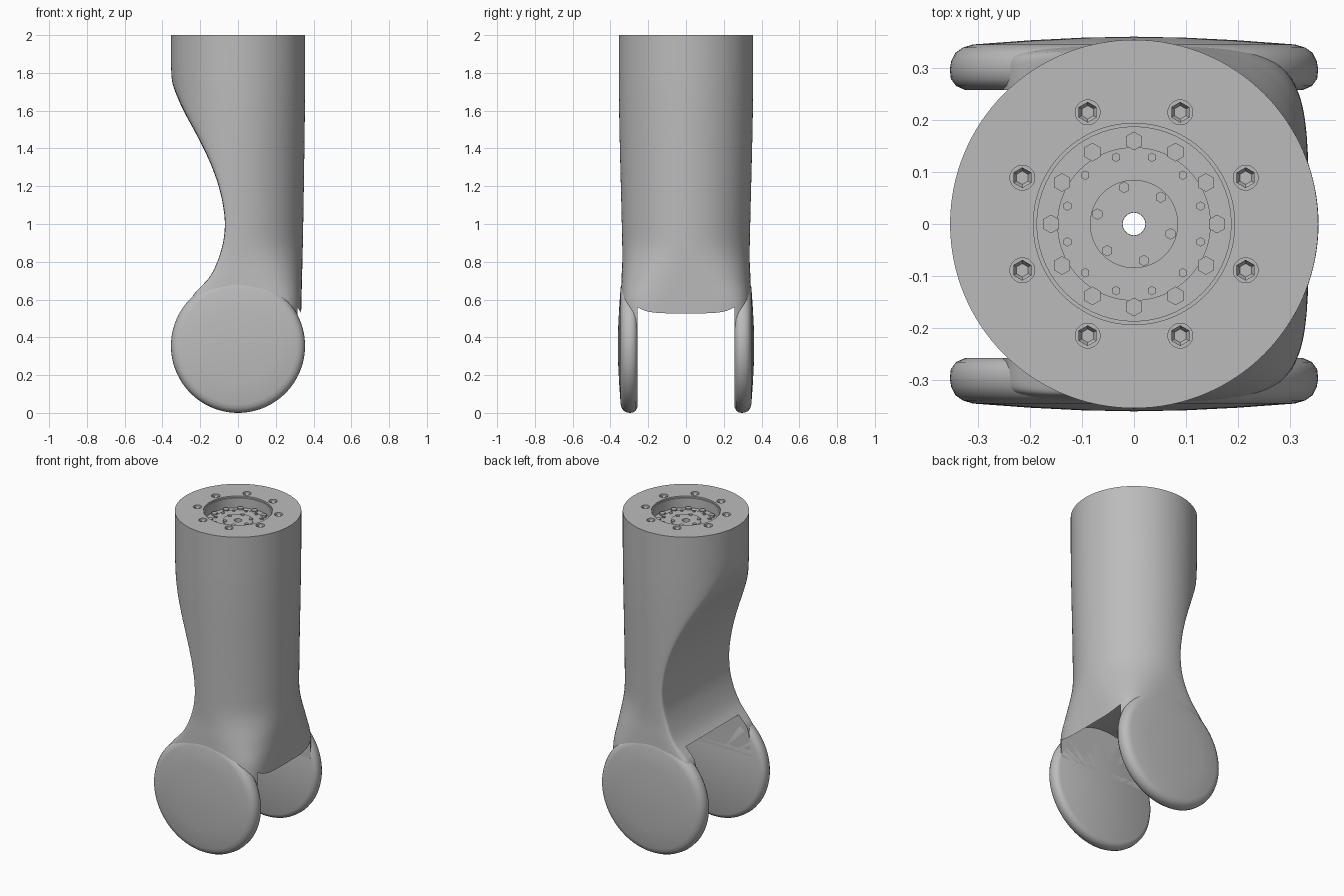
import bpy, bmesh, math
from mathutils import Matrix, Vector

cube = bpy.data.objects.get("Cube")
if cube:
    bpy.data.objects.remove(cube)

grey = bpy.data.materials.new("warm_grey")
grey.use_nodes = True
colour = (0.5, 0.5, 0.5, 1)
grey.diffuse_color = colour
grey.node_tree.nodes["Principled BSDF"].inputs["Base Color"].default_value = colour


def finish(name, bm, smooth=True):
    bmesh.ops.recalc_face_normals(bm, faces=bm.faces[:])
    mesh = bpy.data.meshes.new(name)
    bm.to_mesh(mesh)
    bm.free()
    mesh.materials.append(grey)
    ob = bpy.data.objects.new(name, mesh)
    bpy.context.collection.objects.link(ob)
    if smooth:
        shade(ob)
    return ob


def shade(ob):
    bpy.ops.object.select_all(action='DESELECT')
    ob.select_set(True)
    bpy.context.view_layer.objects.active = ob
    bpy.ops.object.shade_smooth_by_angle(angle=math.radians(35))


def lathe(name, profile, steps=72):
    bm = bmesh.new()
    verts = [bm.verts.new((r, 0, h)) for r, h in profile]
    edges = [bm.edges.new(pair) for pair in zip(verts, verts[1:])]
    bmesh.ops.spin(bm, geom=verts + edges, cent=(0, 0, 0), axis=(0, 0, 1),
                   angle=math.tau, steps=steps, use_duplicate=False)
    bmesh.ops.remove_doubles(bm, verts=bm.verts[:], dist=1e-5)
    return finish(name, bm)


def plate(name, inner, outer, low, high):
    return lathe(name, [(inner, low), (outer, low), (outer, high), (inner, high), (inner, low)])


def prism(bm, sides, radius, low, high, x=0, y=0):
    bmesh.ops.create_cone(bm, cap_ends=True, segments=sides, radius1=radius, radius2=radius,
                          depth=high - low, matrix=Matrix.Translation((x, y, (low + high) / 2)))


def around(count, radius, start=0):
    for i in range(count):
        a = math.radians(start) + math.tau * i / count
        yield radius * math.cos(a), radius * math.sin(a)


def curve(points, z):
    """Smooth interpolation of (z, value) points in rising order."""
    if z <= points[0][0]:
        return points[0][1]
    last = len(points) - 1
    for i in range(last):
        (z0, v0), (z1, v1) = points[i], points[i + 1]
        if z <= z1:
            a, b = points[max(i - 1, 0)], points[min(i + 2, last)]
            m0 = (v1 - a[1]) / (z1 - a[0]) * (z1 - z0)
            m1 = (b[1] - v0) / (b[0] - z0) * (z1 - z0)
            t = (z - z0) / (z1 - z0)
            return ((2*t**3 - 3*t*t + 1) * v0 + (t**3 - 2*t*t + t) * m0
                    + (3*t*t - 2*t**3) * v1 + (t**3 - t*t) * m1)
    return points[-1][1]


# Arm body: rounded sections, scooped on the -x side, squarer near the fork
scoop = [(.45, -.27), (.62, -.24), (.67, -.195), (.72, -.15), (.8, -.11), (.9, -.08), (1, -.07),
         (1.1, -.08), (1.2, -.103), (1.3, -.138), (1.4, -.183), (1.5, -.235), (1.6, -.29),
         (1.76, -.367), (1.85, -.43), (2, -.53)]
half_x = [(.45, .332), (.6, .336), (1, .345), (1.7, .355), (2, .355)]
half_y = [(.45, .343), (.62, .344), (.72, .341), (.82, .337), (1, .34), (1.6, .354), (2, .355)]
power = [(.45, 5), (.58, 4.6), (.7, 3.2), (.85, 2.2), (1, 2), (2, 2)]
LEVELS, SIDES, SOFT = 72, 128, .02

bm = bmesh.new()
rings = []
for level in range(LEVELS + 1):
    z = .45 + 1.55 * level / LEVELS
    rx, ry, n, cut = (curve(c, z) for c in (half_x, half_y, power, scoop))
    ring = []
    for s in range(SIDES):
        a = math.tau * s / SIDES
        c, d = math.cos(a), math.sin(a)
        x = rx * math.copysign(abs(c) ** (2 / n), c)
        y = ry * math.copysign(abs(d) ** (2 / n), d)
        x = (x + cut + math.hypot(x - cut, SOFT)) / 2
        ring.append(bm.verts.new((x, y, z)))
    rings.append(ring)
for low, high in zip(rings, rings[1:]):
    for s in range(SIDES):
        t = (s + 1) % SIDES
        bm.faces.new((low[s], low[t], high[t], high[s]))
bm.faces.new(rings[0][::-1])
bm.faces.new(rings[-1])
body = finish("arm_body", bm, False)

# Cutters: fork clearance, flange recess with screw pockets, centre bore
FLOOR = 1.93
fork = bmesh.new()
prism(fork, 128, .376, -.258, .258)
bmesh.ops.transform(fork, verts=fork.verts[:],
                    matrix=Matrix.Translation((0, 0, .355)) @ Matrix.Rotation(math.pi / 2, 4, 'X'))
recess = bmesh.new()
prism(recess, 72, .194, FLOOR, 2.1)
for x, y in around(8, .233, 22.5):
    prism(recess, 20, .024, 1.975, 2.1, x, y)
bore = bmesh.new()
prism(bore, 20, .022, .5, 2.1)
for name, tool in (("fork_cutter", fork), ("recess_cutter", recess), ("bore_cutter", bore)):
    cutter = finish(name, tool, False)
    cutter.hide_render = True
    mod = body.modifiers.new(name, 'BOOLEAN')
    mod.operation, mod.solver, mod.object = 'DIFFERENCE', 'EXACT', cutter
    bpy.context.view_layer.objects.active = body
    bpy.ops.object.modifier_apply(modifier=name)
    bpy.data.objects.remove(cutter)
shade(body)

# Fork discs: slightly domed outside, rounded rims
rim = [(0, .258), (.325, .258), (.343, .266), (.353, .28), (.355, .298), (.352, .315),
       (.344, .33), (.33, .34), (.31, .346), (.2, .354), (.1, .359), (0, .361)]
for name, side in (("front_disc", 1), ("back_disc", -1)):
    disc = lathe(name, rim, 96)
    disc.rotation_euler.x = side * math.pi / 2
    disc.location.z = .355

# Flange plates in the recess
plate("recess_lip", .187, .196, FLOOR - .005, 1.99)
plate("flange_ring", .022, .148, FLOOR - .005, FLOOR + .006)
plate("hub_plate", .022, .085, FLOOR, FLOOR + .01)


# Fasteners
def bolts(name, spots, sides, radius, low, high):
    bm = bmesh.new()
    for x, y in spots:
        prism(bm, sides, radius, low, high, x, y)
    return finish(name, bm, False)


bolts("flange_bolts", around(12, .16), 6, .018, FLOOR - .005, FLOOR + .014)
bolts("ring_pins", around(12, .133, 15), 6, .009, FLOOR, FLOOR + .012)
bolts("hub_screws", around(6, .073, 45), 6, .011, FLOOR, FLOOR + .016)

# Socket screws sunk in the top face
bm = bmesh.new()
for x, y in around(8, .233, 22.5):
    first = len(bm.faces)
    prism(bm, 6, .02, 1.97, 1.99, x, y)
    bm.faces.ensure_lookup_table()
    top = max(bm.faces[first:], key=lambda f: f.calc_center_median().z)
    bmesh.ops.inset_individual(bm, faces=[top], thickness=.007)
    bmesh.ops.translate(bm, verts=top.verts[:], vec=Vector((0, 0, -.012)))
finish("top_screws", bm, False)
